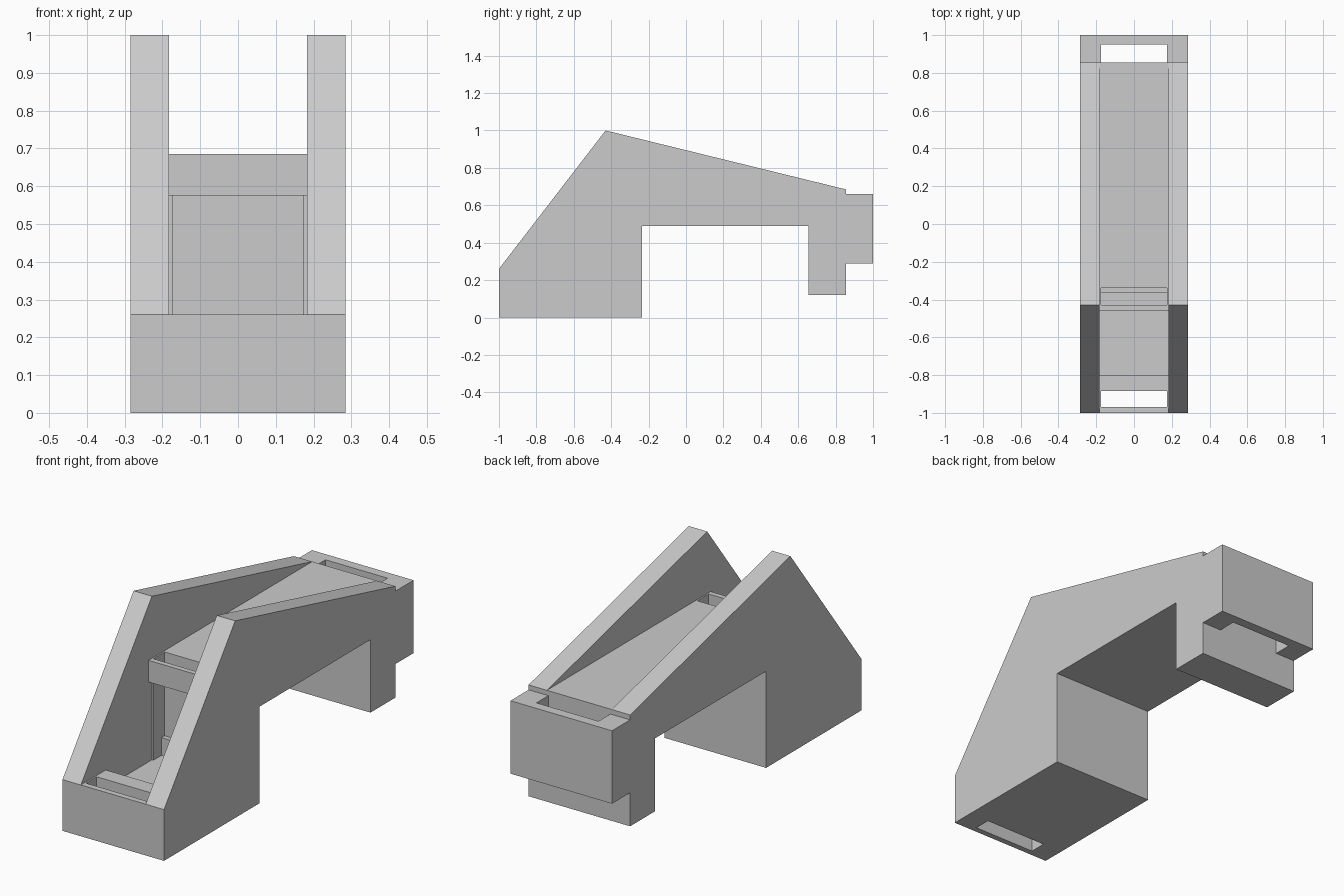
import bpy

cube = bpy.data.objects.get("Cube")
if cube:
    bpy.data.objects.remove(cube, do_unlink=True)

# Single light grey finish
grey = bpy.data.materials.new("light_grey")
grey.use_nodes = True
colour = (0.6, 0.6, 0.6, 1)
grey.diffuse_color = colour
grey.node_tree.nodes["Principled BSDF"].inputs["Base Color"].default_value = colour


def prism(name, profile, half_width):
    """Extrude a (y, z) outline symmetrically along x."""
    n = len(profile)
    verts = [(x, y, z) for x in (-half_width, half_width) for y, z in profile]
    faces = [tuple(range(n))[::-1], tuple(range(n, 2 * n))]
    faces += [(i, (i + 1) % n, (i + 1) % n + n, i + n) for i in range(n)]
    mesh = bpy.data.meshes.new(name)
    mesh.from_pydata(verts, [], faces)
    mesh.materials.append(grey)
    obj = bpy.data.objects.new(name, mesh)
    bpy.context.collection.objects.link(obj)
    return obj


def rect(y0, y1, z0, z1):
    return [(y0, z0), (y1, z0), (y1, z1), (y0, z1)]


def cut(target, name, profile, half_width):
    """Subtract an extruded outline from the target."""
    cutter = prism(name, profile, half_width)
    cutter.hide_render = True
    mod = target.modifiers.new(name, "BOOLEAN")
    mod.operation = "DIFFERENCE"
    mod.solver = "EXACT"
    mod.object = cutter
    bpy.context.view_layer.objects.active = target
    bpy.ops.object.modifier_apply(modifier=mod.name)
    bpy.data.objects.remove(cutter, do_unlink=True)


# Full side silhouette: front block, bridge, rear leg and rear bracket
body = prism("bracket_body", [
    (-1, 0), (-0.235, 0), (-0.235, 0.49), (0.655, 0.49), (0.655, 0.12),
    (0.855, 0.12), (0.855, 0.29), (1, 0.29), (1, 0.66), (0.855, 0.66),
    (0.855, 0.685), (-0.43, 1), (-1, 0.26)], 0.285)

SLOT = 0.174  # half width of the strap slots

# Channel between the side walls, with the front pit and the deck lip
cut(body, "channel", [
    (-1.1, 0.26), (-0.8, 0.26), (-0.8, 0.17), (-0.43, 0.17),
    (-0.43, 0.575), (-0.457, 0.575), (-0.457, 0.685),
    (0.95, 0.685), (0.95, 1.1), (-1.1, 1.1)], 0.182)

# Groove behind the deck lip, running down into the pit
cut(body, "lip_groove", [
    (-0.5, 0.17), (-0.365, 0.17), (-0.365, 0.26), (-0.34, 0.26),
    (-0.34, 0.8), (-0.43, 0.8), (-0.43, 0.5), (-0.5, 0.5)], SLOT)

# Through slots at the front and the back
cut(body, "front_slot", rect(-0.97, -0.885, -0.1, 0.4), SLOT)
cut(body, "rear_slot", rect(0.855, 0.95, 0.2, 0.75), SLOT)
